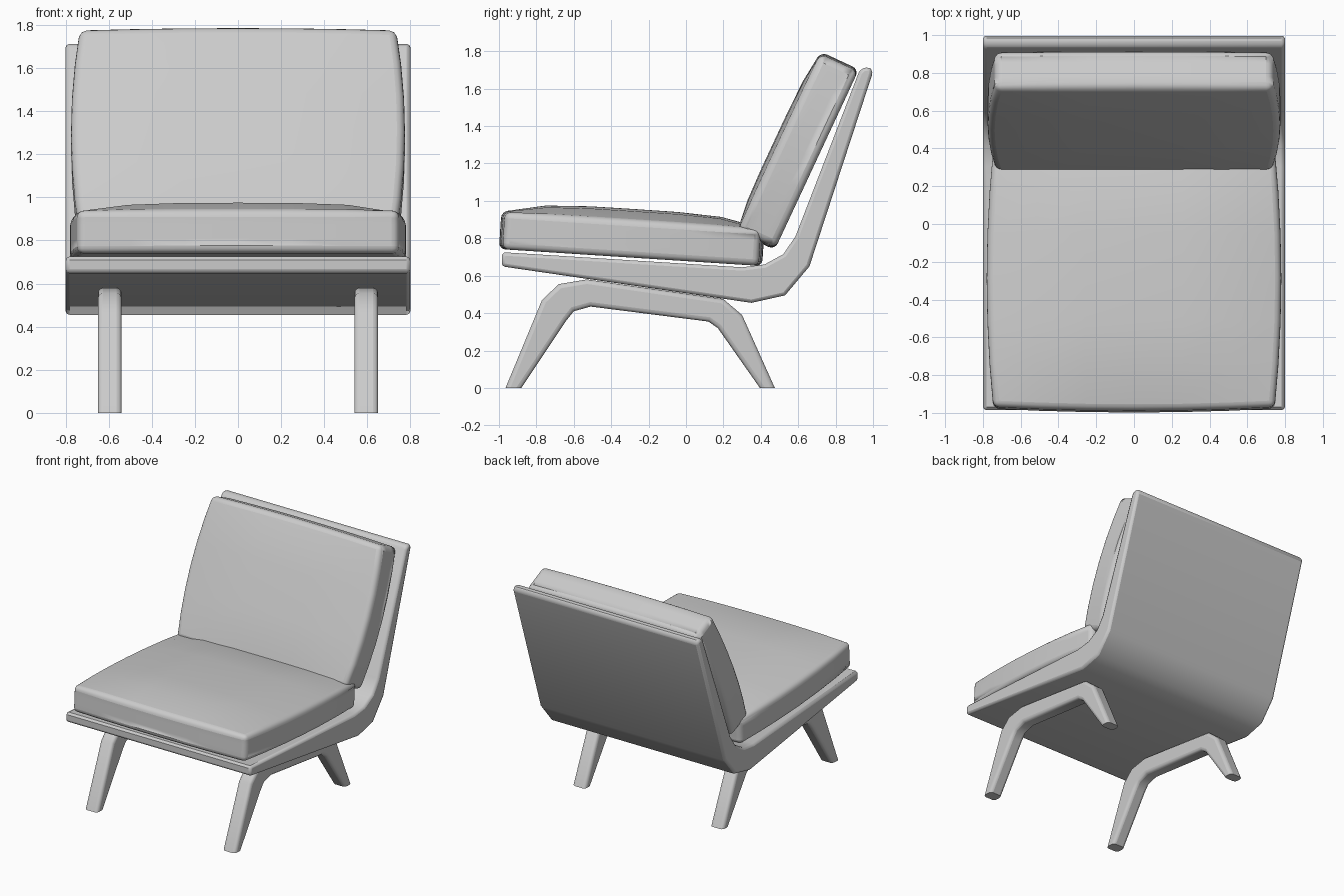
import bpy, bmesh, math
from mathutils import Matrix

cube = bpy.data.objects.get("Cube")
if cube:
    bpy.data.objects.remove(cube, do_unlink=True)

GREY = (0.6, 0.6, 0.6, 1)
mat = bpy.data.materials.new("light grey")
mat.use_nodes = True
mat.diffuse_color = GREY
mat.node_tree.nodes["Principled BSDF"].inputs["Base Color"].default_value = GREY


def finish(name, bm, bevel, segments, limit):
    """Turn a bmesh into a bevelled, smooth shaded object."""
    bmesh.ops.recalc_face_normals(bm, faces=bm.faces[:])
    mesh = bpy.data.meshes.new(name)
    bm.to_mesh(mesh)
    bm.free()
    mesh.materials.append(mat)
    ob = bpy.data.objects.new(name, mesh)
    bpy.context.collection.objects.link(ob)
    mod = ob.modifiers.new("rounding", 'BEVEL')
    mod.width = bevel
    mod.segments = segments
    mod.limit_method = 'ANGLE'
    mod.angle_limit = math.radians(limit)
    bpy.ops.object.select_all(action='DESELECT')
    ob.select_set(True)
    bpy.context.view_layer.objects.active = ob
    bpy.ops.object.shade_smooth_by_angle(angle=math.radians(40))
    return ob


def side_profile(name, points, x0, x1, bevel, segments):
    """Extrude a (y, z) outline across x."""
    bm = bmesh.new()
    face = bm.faces.new([bm.verts.new((x0, y, z)) for y, z in points])
    out = bmesh.ops.extrude_face_region(bm, geom=[face])
    moved = [v for v in out["geom"] if isinstance(v, bmesh.types.BMVert)]
    bmesh.ops.translate(bm, verts=moved, vec=(x1 - x0, 0, 0))
    return finish(name, bm, bevel, segments, 50)


def cushion(name, size, bulge, crown, centre, tilt, radius):
    """Box with bowed sides, crowned top (local +z) and rounded edges."""
    bm = bmesh.new()
    bmesh.ops.create_cube(bm, size=2)
    bmesh.ops.subdivide_edges(bm, edges=bm.edges[:], cuts=5, use_grid_fill=True)
    for v in bm.verts:
        u, t, w = v.co
        v.co.x = u * (size[0] + bulge[0] * (1 - t * t))
        v.co.y = t * (size[1] + bulge[1] * (1 - u * u))
        v.co.z = w * size[2]
        if w > 0:
            v.co.z += w * crown * (1 - u ** 4) * (1 - t ** 4)
    bm.transform(Matrix.Translation(centre) @ Matrix.Rotation(math.radians(tilt), 4, 'X'))
    return finish(name, bm, radius, 4, 40)


# Bent shell carrying seat and back
side_profile("seat_shell", [
    (-0.985, 0.65), (0.35, 0.455), (0.53, 0.495), (0.66, 0.65), (1.0, 1.69),
    (0.985, 1.71), (0.95, 1.715), (0.925, 1.69), (0.585, 0.81), (0.52, 0.715),
    (0.42, 0.66), (0.3, 0.645), (-0.97, 0.725), (-0.985, 0.71)],
    -0.8, 0.8, 0.018, 2)

# Arched leg frames, one on each side
LEG = [(-0.965, 0), (-0.77, 0.47), (-0.68, 0.555), (-0.53, 0.58), (0.2, 0.475),
       (0.30, 0.39), (0.475, 0), (0.395, 0), (0.17, 0.32), (0.12, 0.355),
       (-0.51, 0.435), (-0.60, 0.41), (-0.64, 0.36), (-0.88, 0)]
for name, side in (("left_leg_frame", 1), ("right_leg_frame", -1)):
    ob = side_profile(name, LEG, side * 0.54, side * 0.65, 0.024, 3)
    # Round only the long edges so the feet stay flat on the floor
    ob.modifiers["rounding"].limit_method = 'WEIGHT'
    weight = ob.data.attributes.new("bevel_weight_edge", 'FLOAT', 'EDGE')
    for e in ob.data.edges:
        a, b = (ob.data.vertices[i].co for i in e.vertices)
        if abs(a.x - b.x) < 0.01 and max(a.z, b.z) > 0.01:
            weight.data[e.index].value = 1.0

# Cushions
cushion("seat_cushion", (0.745, 0.685, 0.1), (0.035, 0.02), 0.06,
        (0, -0.29, 0.797), -3.7, 0.07)
cushion("back_cushion", (0.735, 0.52, 0.112), (0.04, 0.012), 0.025,
        (0, 0.598, 1.268), 65, 0.07)
